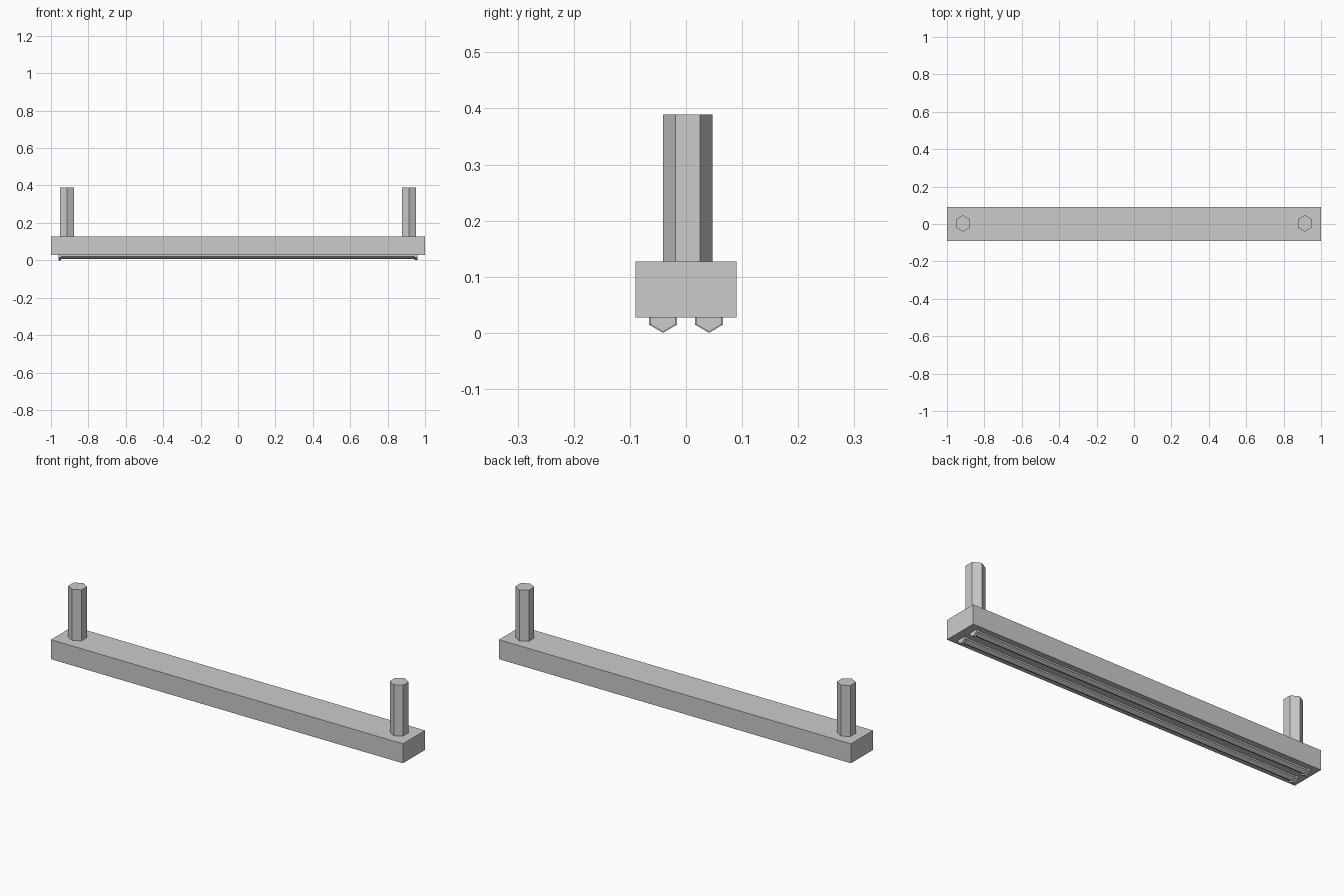
import bpy
from math import pi

if "Cube" in bpy.data.objects:
    bpy.data.objects.remove(bpy.data.objects["Cube"])


def hex_prism(name, radius, length, location, rotation=(0, 0, 0)):
    bpy.ops.mesh.primitive_cylinder_add(vertices=6, radius=radius, depth=length,
                                        location=location, rotation=rotation)
    obj = bpy.context.object
    obj.name = name
    return obj


# Long rectangular lamp housing
bpy.ops.mesh.primitive_cube_add(size=1, location=(0, 0, 0.077))
housing = bpy.context.object
housing.name = "housing"
housing.scale = (2, 0.18, 0.1)

# Hexagonal hanging rods on top of the housing
for side, label in ((-1, "left"), (1, "right")):
    hex_prism(label + "_hanging_rod", 0.044, 0.262, (side * 0.914, 0.003, 0.258))

# Twin tubes half sunk into the underside, with a wider socket at each end
lying = (0, pi / 2, 0)
for y, row in ((-0.041, "front"), (0.041, "back")):
    # Turn the lying prisms so a corner points straight down
    tube = hex_prism(row + "_tube", 0.022, 1.9, (0, y, 0.030), lying)
    left = hex_prism(row + "_left_socket", 0.029, 0.014, (-0.952, y, 0.029), lying)
    right = hex_prism(row + "_right_socket", 0.027, 0.014, (0.952, y, 0.029), lying)
    for obj in (tube, left, right):
        xs = [v.co.x for v in obj.data.vertices]
        ys = [v.co.y for v in obj.data.vertices]
        if max(xs) < max(ys):
            for v in obj.data.vertices:
                v.co.x, v.co.y = -v.co.y, v.co.x
